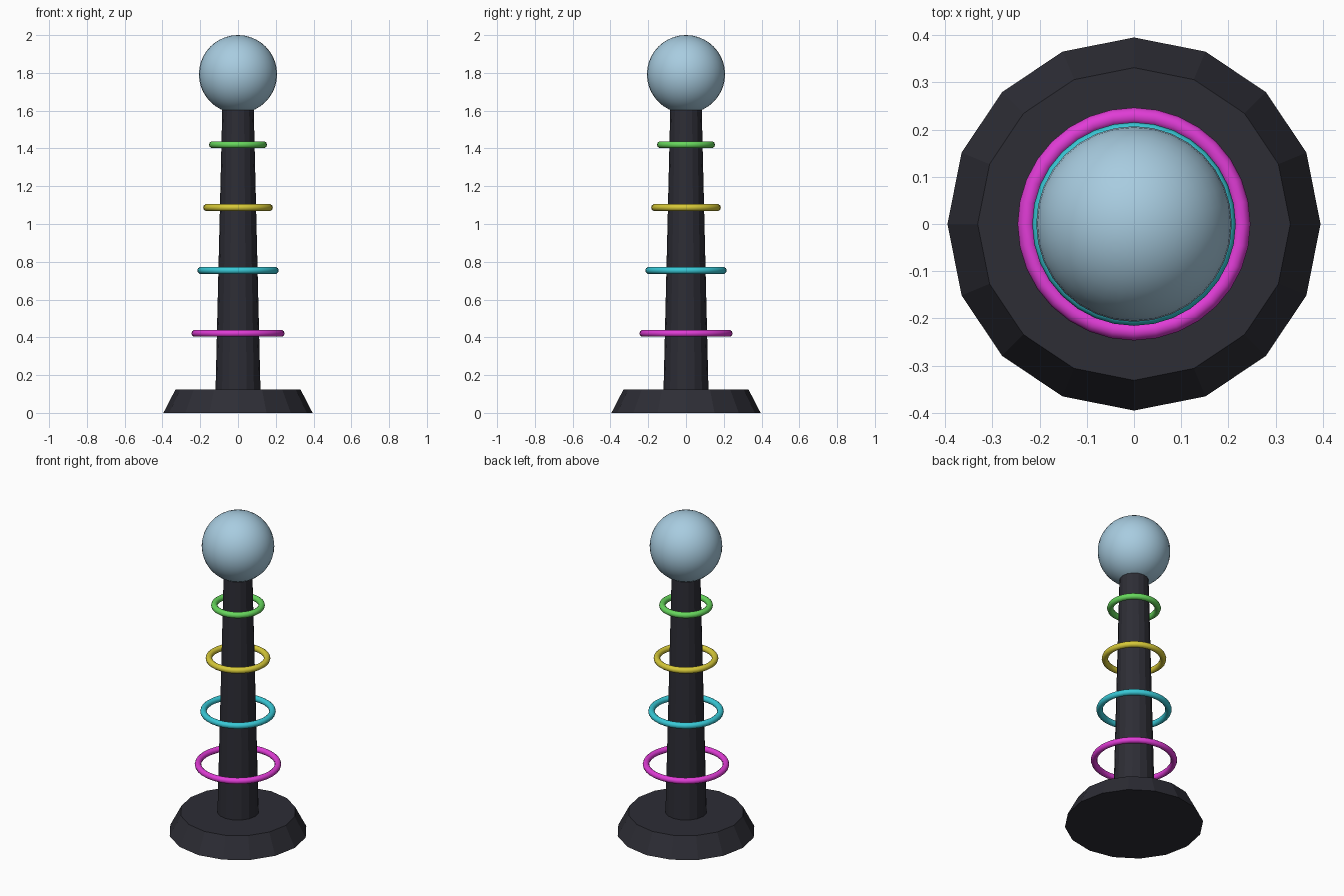
import bpy

default = bpy.data.objects.get("Cube")
if default:
    bpy.data.objects.remove(default, do_unlink=True)


def material(name, hex_code):
    """Flat material from an sRGB hex colour."""
    srgb = [int(hex_code[i:i + 2], 16) / 255 for i in (0, 2, 4)]
    colour = [c / 12.92 if c <= 0.04045 else ((c + 0.055) / 1.055) ** 2.4 for c in srgb] + [1]
    mat = bpy.data.materials.new(name)
    mat.use_nodes = True
    mat.diffuse_color = colour
    mat.node_tree.nodes["Principled BSDF"].inputs["Base Color"].default_value = colour
    return mat


def finish(name, mat, smooth=False):
    obj = bpy.context.object
    obj.name = name
    obj.data.materials.append(mat)
    if smooth:
        bpy.ops.object.shade_smooth()
    return obj


def tapered(name, mat, r_bottom, r_top, z_bottom, z_top):
    """Flat-sided tapered cylinder standing between two heights."""
    bpy.ops.mesh.primitive_cone_add(vertices=16, radius1=r_bottom, radius2=r_top,
                                    depth=z_top - z_bottom,
                                    location=(0, 0, (z_bottom + z_top) / 2))
    return finish(name, mat)


dark = material("charcoal", "2d2d35")

# Base and column
tapered("base", dark, 0.395, 0.331, 0, 0.124)
tapered("column", dark, 0.119, 0.083, 0.12, 1.62)

# Ball on top
bpy.ops.mesh.primitive_uv_sphere_add(segments=32, ring_count=20, radius=0.207,
                                     location=(0, 0, 1.793))
finish("ball", material("pale blue", "a8cce0"), smooth=True)

# Floating rings, shrinking evenly towards the top
rings = [("magenta", "e03cd6"), ("cyan", "38c8d6"), ("yellow", "d6c838"), ("green", "66d65c")]
for i, (colour, code) in enumerate(rings):
    bpy.ops.mesh.primitive_torus_add(major_segments=32, minor_segments=10,
                                     major_radius=0.228 - 0.031 * i, minor_radius=0.0185,
                                     location=(0, 0, 0.421 + 0.333 * i))
    finish(colour + "_ring", material(colour, code), smooth=True)
